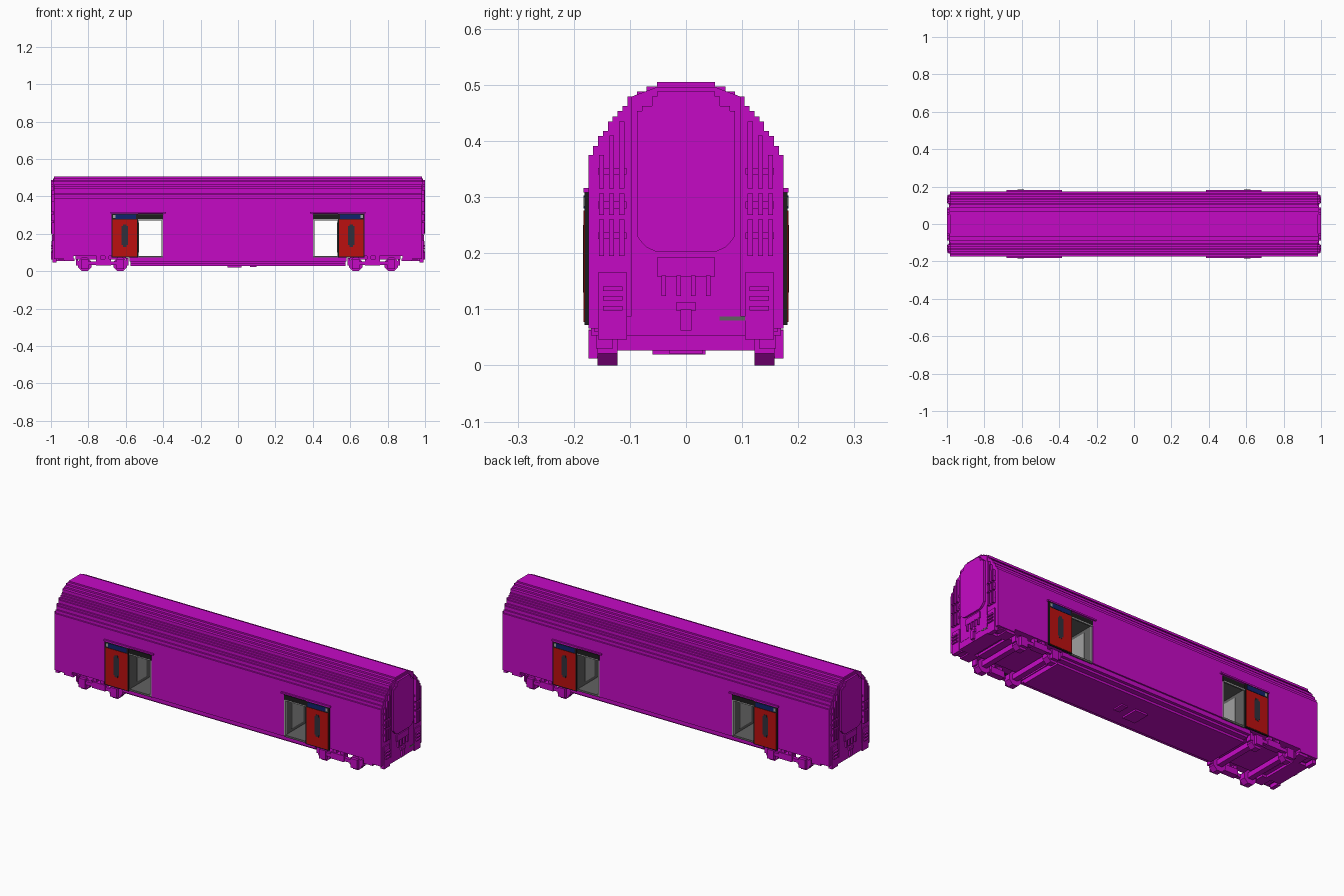
import bpy, bmesh, math
from mathutils import Matrix

if "Cube" in bpy.data.objects:
    bpy.data.objects.remove(bpy.data.objects["Cube"], do_unlink=True)


def colour(name, r, g, b):
    m = bpy.data.materials.new(name)
    m.use_nodes = True
    m.diffuse_color = (r, g, b, 1)
    m.node_tree.nodes["Principled BSDF"].inputs["Base Color"].default_value = (r, g, b, 1)
    return m


MAGENTA = colour("magenta", 0.56, 0.003, 0.56)
RED = colour("door red", 0.5, 0.005, 0.005)
BLUE = colour("strip blue", 0.005, 0.016, 0.15)
BLACK = colour("rubber black", 0.012, 0.012, 0.012)
GLASS = colour("dark glass", 0.03, 0.03, 0.045)
GREY = colour("interior grey", 0.12, 0.12, 0.12)
LIGHT = colour("light grey", 0.36, 0.36, 0.36)


def finish(name, bm, mat):
    bmesh.ops.recalc_face_normals(bm, faces=bm.faces)
    me = bpy.data.meshes.new(name)
    bm.to_mesh(me)
    bm.free()
    me.materials.append(mat)
    ob = bpy.data.objects.new(name, me)
    bpy.context.scene.collection.objects.link(ob)
    return ob


def add_box(bm, x0, x1, y0, y1, z0, z1):
    mat = Matrix.Translation(((x0 + x1) / 2, (y0 + y1) / 2, (z0 + z1) / 2)) @ \
        Matrix.Diagonal((abs(x1 - x0), abs(y1 - y0), abs(z1 - z0), 1))
    bmesh.ops.create_cube(bm, size=1, matrix=mat)


def boxes(name, mat, items, mx=False, my=False):
    """Boxes as x0, x1, y0, y1, z0, z1, optionally mirrored in x and y."""
    bm = bmesh.new()
    for x0, x1, y0, y1, z0, z1 in items:
        for sx in (1, -1) if mx else (1,):
            for sy in (1, -1) if my else (1,):
                add_box(bm, sx * x0, sx * x1, sy * y0, sy * y1, z0, z1)
    return finish(name, bm, mat)


def extrude_x(name, mat, half, x0, x1, mirror=False):
    """Half outline (y, z) from bottom to top, mirrored in y and extruded along x."""
    outline = half + [(-y, z) for y, z in reversed(half)]
    bm = bmesh.new()
    for s in (1, -1) if mirror else (1,):
        face = bm.faces.new([bm.verts.new((s * x0, y, z)) for y, z in outline])
        new = bmesh.ops.extrude_face_region(bm, geom=[face])["geom"]
        bmesh.ops.translate(bm, vec=(s * (x1 - x0), 0, 0),
                            verts=[v for v in new if isinstance(v, bmesh.types.BMVert)])
    return finish(name, bm, mat)


def stairs(points):
    """Turn (y, top z) steps into a stepped outline."""
    out = []
    for i, (y, z) in enumerate(points):
        out.append((y, z))
        if i + 1 < len(points):
            out.append((points[i + 1][0], z))
    return out


W, END = 0.174, 0.985      # half width, end wall
DOOR, POST = 0.40, 0.54    # doorway sides

# Stepped roof over solid wall sections, leaving two vestibules open
roof = stairs([(W, 0.375), (0.166, 0.391), (0.157, 0.409), (0.148, 0.418), (0.139, 0.435),
               (0.131, 0.444), (0.122, 0.453), (0.113, 0.462), (0.104, 0.479),
               (0.087, 0.488), (0.07, 0.497), (0.052, 0.505)])
extrude_x("roof_shell", MAGENTA, [(W, 0.305)] + roof, -END, END)
boxes("middle_walls", MAGENTA, [(-DOOR, DOOR, -W, W, 0.075, 0.305)])
boxes("end_walls", MAGENTA, [(POST, 0.88, -W, W, 0.082, 0.305),
                             (0.88, END, -W, W, 0.066, 0.305)], mx=True)
boxes("skirt_steps", MAGENTA, [(0.875, 0.93, 0.1, W - 0.005, 0.053, 0.068),
                               (0.93, 0.96, 0.12, W - 0.01, 0.06, 0.068)], mx=True, my=True)

# Vestibule lining
boxes("vestibule_floor", GREY, [(DOOR, POST, -0.172, 0.172, 0.072, 0.082)], mx=True)
boxes("vestibule_ceiling", GREY, [(DOOR, POST, -0.165, 0.165, 0.278, 0.306)], mx=True)
boxes("vestibule_walls", GREY, [(DOOR, 0.406, -0.172, 0.172, 0.08, 0.28),
                                (0.533, POST, -0.172, 0.172, 0.08, 0.28)], mx=True)
boxes("vestibule_panels", LIGHT, [(0.404, 0.409, 0.02, 0.12, 0.1, 0.26),
                                  (0.53, 0.536, 0.03, 0.11, 0.1, 0.26),
                                  (DOOR, 0.409, 0.163, 0.173, 0.08, 0.285)], mx=True, my=True)

# Plug doors slid open
boxes("door_tracks", BLACK, [(DOOR, POST, 0.163, 0.177, 0.276, 0.303)], mx=True, my=True)
boxes("door_track_lights", LIGHT, [(0.405, POST, 0.17, 0.1775, 0.272, 0.278)], mx=True, my=True)
boxes("door_seals", BLACK, [(0.534, 0.677, W, 0.181, 0.072, 0.308)], mx=True, my=True)
boxes("door_leaves", RED, [(0.54, 0.671, 0.176, 0.1825, 0.077, 0.276)], mx=True, my=True)
boxes("door_blue_strips", BLUE, [(0.546, 0.655, 0.176, 0.1825, 0.28, 0.303)], mx=True, my=True)
boxes("door_lamps", LIGHT, [(0.656, 0.668, 0.176, 0.1825, 0.283, 0.3)], mx=True, my=True)
boxes("door_windows", GLASS, [(0.589, 0.623, 0.18, 0.1835, 0.14, 0.24),
                              (0.597, 0.615, 0.18, 0.1835, 0.13, 0.25)], mx=True, my=True)
boxes("door_rails", MAGENTA, [(0.385, 0.682, W - 0.004, 0.1825, 0.308, 0.316)], mx=True, my=True)

# Gangway at both ends
gangway = stairs([(0.087, 0.453), (0.078, 0.462), (0.061, 0.479), (0.052, 0.488)])
extrude_x("gangway_panel", MAGENTA,
          [(0.052, 0.202), (0.07, 0.21), (0.078, 0.218), (0.087, 0.23)] + gangway,
          END, 1.0, mirror=True)
extrude_x("gangway_frame", MAGENTA, [(0.097, 0.088), (0.097, 0.479), (0.052, 0.496)],
          END, 0.989, mirror=True)

# Buffer plate with hanging cables, and the coupler
boxes("cable_plate", MAGENTA, [(END, 0.995, -0.052, 0.052, 0.158, 0.192)], mx=True)
boxes("hanging_cables", MAGENTA, [(END, 0.998, y - 0.004, y + 0.004, 0.124, 0.16)
                                  for y in (-0.04, -0.013, 0.013, 0.04)], mx=True)
boxes("coupler", MAGENTA, [(0.95, 0.997, -0.017, 0.017, 0.097, 0.113),
                           (0.95, 1.0, -0.01, 0.01, 0.062, 0.1),
                           (0.93, 0.99, -0.004, 0.004, 0.053, 0.065)], mx=True)
boxes("coupler_beam", MAGENTA, [(0.9, 0.988, -0.105, 0.105, 0.053, 0.088)], mx=True)
boxes("end_label", GREY, [(END, 0.9895, 0.06, 0.113, 0.08, 0.087)])

# Corner columns: three rows of ribs above slatted boxes
ribs = []
for y in (0.11, 0.128, 0.146):
    for low, high in ((0.195, 0.26), (0.268, 0.306), (0.315, 0.375)):
        ribs.append((END, 0.998, y, y + 0.009, low, high))
ribs += [(END, 0.998, 0.11, 0.119, 0.375, 0.435), (END, 0.998, 0.128, 0.136, 0.375, 0.41)]
boxes("corner_ribs", MAGENTA, ribs, mx=True, my=True)
boxes("corner_rib_ties", MAGENTA, [(END, 0.991, 0.106, 0.157, z, z + 0.012)
                                   for z in (0.225, 0.28, 0.34)], mx=True, my=True)
boxes("corner_boxes", MAGENTA, [(0.97, 0.991, 0.105, 0.157, 0.046, 0.166)], mx=True, my=True)
boxes("corner_slats", MAGENTA, [(0.99, 1.0, 0.113, 0.148, z, z + 0.008)
                                for z in (0.098, 0.116, 0.133)], mx=True, my=True)

# Stepped underframe
boxes("underframe", MAGENTA, [(-0.58, 0.58, -0.166, 0.166, 0.052, 0.075),
                              (-0.575, 0.575, -0.15, 0.15, 0.04, 0.054),
                              (-0.575, 0.575, -0.122, 0.122, 0.028, 0.042)])
boxes("underframe_hatch", MAGENTA, [(-0.055, 0.02, -0.06, 0.035, 0.019, 0.03),
                                    (0.065, 0.1, -0.03, 0.03, 0.021, 0.03)])

# Bogies: bolster, side frames, springs, axle boxes, axles and wheels
AXLES = (0.63, 0.82)
bogie = [(0.6, 0.87, 0, 0.11, 0.062, 0.085),
         (0.61, 0.84, 0.15, 0.17, 0.034, 0.052),
         (0.68, 0.76, 0.14, W, 0.03, 0.064),
         (0.585, 0.6, 0.13, 0.16, 0.03, 0.07),
         (0.855, 0.865, 0.13, 0.16, 0.03, 0.065)]
for x in (0.69, 0.735):
    bogie.append((x, x + 0.022, 0.145, 0.168, 0.06, 0.084))
for x in AXLES:
    bogie += [(x - 0.02, x + 0.02, 0.15, W, 0.012, 0.062),
              (x - 0.015, x + 0.015, 0, 0.13, 0.027, 0.055)]
boxes("bogie_frames", MAGENTA, bogie, mx=True, my=True)

bm = bmesh.new()
for sx in (1, -1):
    for sy in (1, -1):
        for x in AXLES:
            place = Matrix.Translation((sx * x, sy * 0.14, 0.036)) @ \
                Matrix.Rotation(math.pi / 2, 4, "X") @ Matrix.Rotation(math.pi / 8, 4, "Z")
            bmesh.ops.create_cone(bm, cap_ends=True, segments=8, radius1=0.039,
                                  radius2=0.039, depth=0.035, matrix=place)
finish("wheels", bm, MAGENTA)
